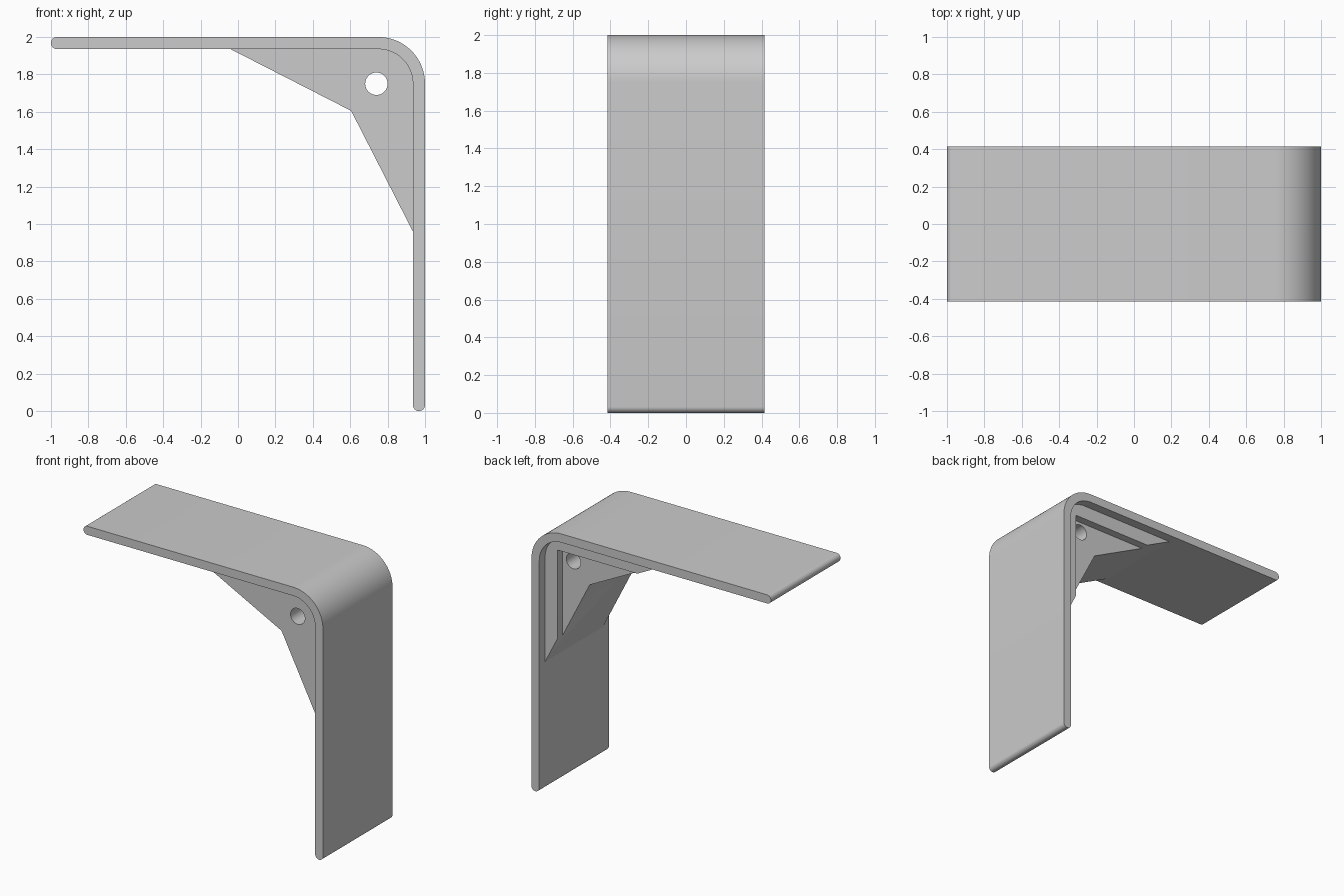
import bpy, bmesh, math

if "Cube" in bpy.data.objects:
    bpy.data.objects.remove(bpy.data.objects["Cube"])

grey = bpy.data.materials.new("plain grey")
grey.diffuse_color = (0.6, 0.6, 0.6, 1)
grey.use_nodes = True
grey.node_tree.nodes["Principled BSDF"].inputs["Base Color"].default_value = grey.diffuse_color

T = 0.065          # strip thickness
R = 0.25           # outer bend radius
HALF = 0.415       # half width of the strip
RIB = 0.345        # half width of the gusset
FLOOR = 0.285      # pocket floor


def arc(cx, cz, r, a0, a1, n):
    """Points on an arc, angles in degrees."""
    angles = [math.radians(a0 + (a1 - a0) * i / n) for i in range(n + 1)]
    return [(cx + r * math.cos(a), cz + r * math.sin(a)) for a in angles]


def prism(name, profile, y0, y1):
    """Extrude an x-z profile along y."""
    bm = bmesh.new()
    face = bm.faces.new([bm.verts.new((x, y0, z)) for x, z in profile])
    ext = bmesh.ops.extrude_face_region(bm, geom=[face])
    moved = [v for v in ext["geom"] if isinstance(v, bmesh.types.BMVert)]
    bmesh.ops.translate(bm, verts=moved, vec=(0, y1 - y0, 0))
    bmesh.ops.recalc_face_normals(bm, faces=bm.faces)
    mesh = bpy.data.meshes.new(name)
    bm.to_mesh(mesh)
    bm.free()
    mesh.materials.append(grey)
    obj = bpy.data.objects.new(name, mesh)
    bpy.context.collection.objects.link(obj)
    return obj


def activate(obj):
    bpy.ops.object.select_all(action="DESELECT")
    obj.select_set(True)
    bpy.context.view_layer.objects.active = obj


def cut(obj, cutter):
    """Subtract the cutter and remove it."""
    mod = obj.modifiers.new("cut", "BOOLEAN")
    mod.operation = "DIFFERENCE"
    mod.solver = "EXACT"
    mod.object = cutter
    cutter.hide_render = True
    activate(obj)
    bpy.ops.object.modifier_apply(modifier=mod.name)
    bpy.data.objects.remove(cutter)


# Bent strip with rounded ends
bend = (1 - R, 2 - R)
h = T / 2
strip = prism("bent_strip",
              arc(*bend, R, 90, 0, 24)
              + arc(1 - h, h, h, 0, -180, 12)
              + arc(*bend, R - T, 0, 90, 24)
              + arc(-1 + h, 2 - h, h, 270, 90, 12),
              -HALF, HALF)

# Corner gusset filling the inside of the bend
gusset = prism("corner_gusset",
               arc(*bend, R - T, 0, 90, 24)
               + [(-0.04, 2 - T), (0.605, 1.605), (1 - T, 0.96)],
               -RIB, RIB)

# Pocket in the back of the gusset, leaving an L-shaped rim
pocket = prism("pocket_cutter",
               [(0.83, 1.83), (-0.5, 1.83), (-0.5, 0.5), (0.83, 0.5)],
               FLOOR, RIB + 0.1)
cut(gusset, pocket)

# Round through hole
hole = prism("hole_cutter", arc(0.74, 1.75, 0.06, 0, 350, 35), -0.6, 0.6)
cut(gusset, hole)

for obj in (strip, gusset):
    activate(obj)
    bpy.ops.object.shade_smooth_by_angle(angle=math.radians(30))
